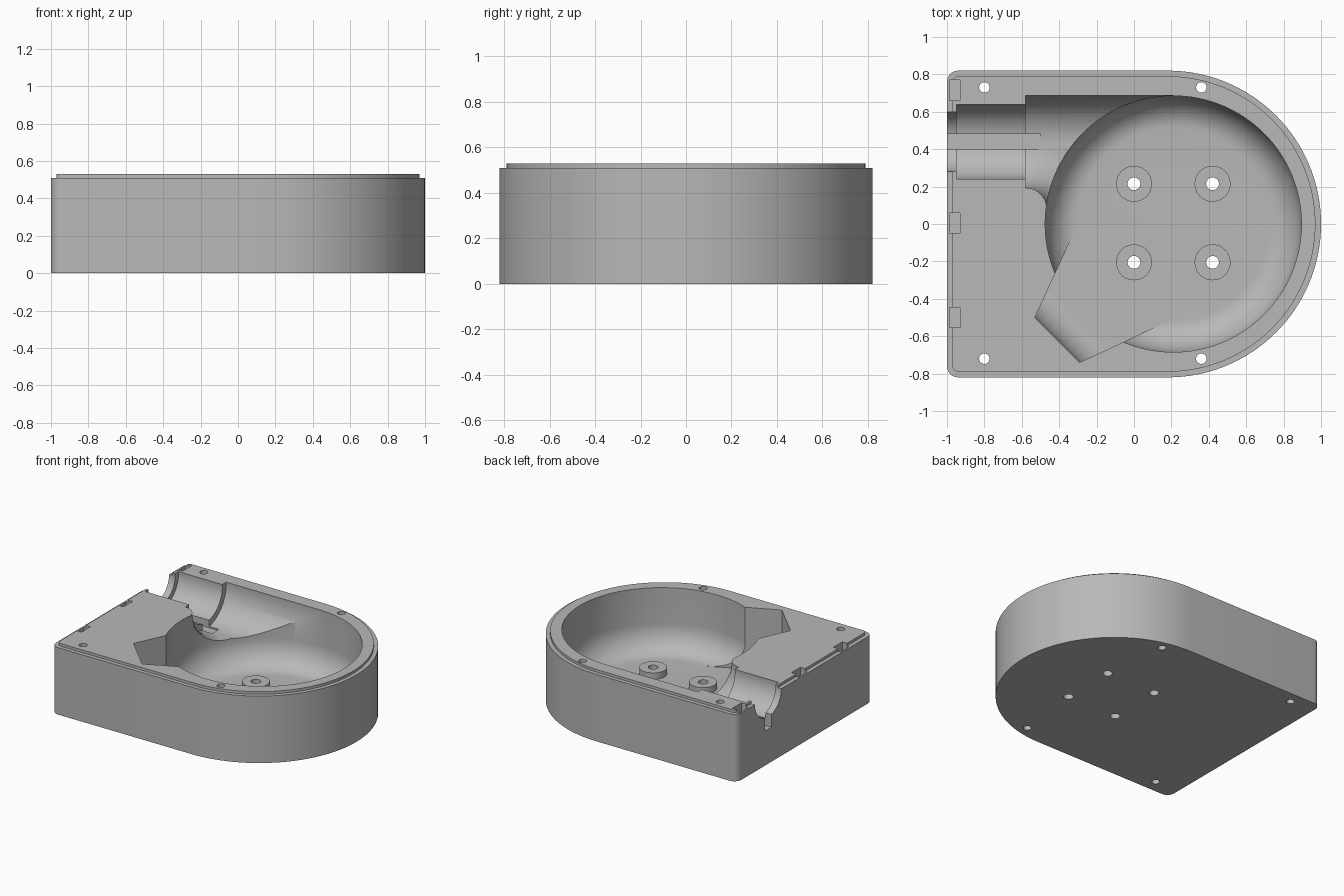
import bpy, bmesh, math
from mathutils import Vector

old = bpy.data.objects.get("Cube")
if old:
    bpy.data.objects.remove(old, do_unlink=True)

GREY = (0.48, 0.48, 0.48, 1)
grey = bpy.data.materials.new("plain grey")
grey.use_nodes = True
grey.diffuse_color = GREY
grey.node_tree.nodes["Principled BSDF"].inputs["Base Color"].default_value = GREY

FLOOR, LEDGE, TOP = 0.06, 0.51, 0.53
TUBE_Y, TUBE_Z, TUBE_R = 0.44, 0.515, 0.247
CENTRE = Vector((0.21, 0))


def finish(name, bm):
    bmesh.ops.recalc_face_normals(bm, faces=bm.faces)
    mesh = bpy.data.meshes.new(name)
    bm.to_mesh(mesh)
    bm.free()
    mesh.materials.append(grey)
    obj = bpy.data.objects.new(name, mesh)
    bpy.context.collection.objects.link(obj)
    return obj


def loft(name, loops):
    """Closed solid through loops that have equal point counts."""
    bm = bmesh.new()
    rings = [[bm.verts.new(p) for p in loop] for loop in loops]
    for a, b in zip(rings, rings[1:]):
        for i in range(len(a)):
            j = (i + 1) % len(a)
            bm.faces.new((a[i], a[j], b[j], b[i]))
    bm.faces.new(rings[0])
    bm.faces.new(rings[-1])
    return finish(name, bm)


def circle(x, y, z, r, n=96):
    return [(x + r * math.cos(math.tau * i / n), y + r * math.sin(math.tau * i / n), z)
            for i in range(n)]


def post(name, x, y, r, low, high):
    return loft(name, [circle(x, y, z, r, 40) for z in (low, high)])


def bore(name, r, x0, x1):
    return loft(name, [[(x, TUBE_Y + b, TUBE_Z + a) for a, b, _ in circle(0, 0, 0, r)]
                       for x in (x0, x1)])


def box(name, x0, x1, y0, y1, z0, z1):
    return loft(name, [[(x0, y0, z), (x1, y0, z), (x1, y1, z), (x0, y1, z)]
                       for z in (z0, z1)])


def combine(target, tool, operation="DIFFERENCE"):
    tool.hide_render = True
    mod = target.modifiers.new(tool.name, "BOOLEAN")
    mod.operation, mod.object, mod.solver = operation, tool, "EXACT"
    bpy.context.view_layer.objects.active = target
    bpy.ops.object.modifier_apply(modifier=mod.name)
    bpy.data.objects.remove(tool, do_unlink=True)


def outline(inset, z):
    """Plan with a round right end and softened left corners."""
    def arc(cx, cy, r, start, end, n):
        return [(cx + r * math.cos(math.radians(start + (end - start) * i / n)),
                 cy + r * math.sin(math.radians(start + (end - start) * i / n)), z)
                for i in range(n + 1)]
    return (arc(0.18, 0, 0.82 - inset, -90, 90, 64)
            + arc(-0.94, 0.76, 0.06 - inset, 90, 180, 8)
            + arc(-0.94, -0.76, 0.06 - inset, 180, 270, 8))


# Solid body with a stepped locating rim
housing = loft("pump_housing", [outline(0, 0), outline(0, LEDGE),
                                outline(0.03, LEDGE), outline(0.03, TOP)])

# Round chamber with a rounded foot to its wall
steps = [math.pi / 2 * i / 12 for i in range(13)]
foot = [(0.17 * (1 - math.sin(t)), FLOOR + 0.2 * (1 - math.cos(t))) for t in steps]
combine(housing, loft("chamber", [circle(*CENTRE, z, 0.685 - inset, 128)
                                  for inset, z in foot + [(0, 0.7)]]))

# Angled side pocket, rounded at the foot of its end wall
a, b = Vector((-0.53, -0.5)), Vector((-0.29, -0.74))
c, d = Vector((0.19, -0.515)), Vector((-0.30, 0.0))
pocket = []
for inset, z in foot + [(0, 0.7)]:
    k = inset / 0.51
    pocket.append([(p.x, p.y, z) for p in (a.lerp(d, k), b.lerp(c, k), c, CENTRE, d)])
combine(housing, loft("side_pocket", pocket))

# Outlet channel, stepped down towards the left end
combine(housing, bore("outlet_channel", TUBE_R, -0.58, 0.21))
combine(housing, bore("pipe_seat", 0.2, -0.95, -0.5))
combine(housing, bore("pipe_opening", 0.16, -1.1, -0.9))
combine(housing, box("channel_slot", -1.1, -0.5, 0.4, 0.48, 0.262, 0.7))

# Curved blend from the channel into the chamber
pivot = Vector((-0.58, 0.08))
bend = []
for i in range(17):
    t = math.pi / 2 * (1 - i / 16)
    bend.append([(pivot.x + (0.36 + u) * math.cos(t), pivot.y + (0.36 + u) * math.sin(t),
                  TUBE_Z + v) for u, v, _ in circle(0, 0, 0, TUBE_R, 64)])
combine(housing, loft("channel_bend", bend))

# Motor bosses with through holes
for x in (0.0, 0.42):
    for y in (-0.205, 0.215):
        combine(housing, post("boss", x, y, 0.096, 0.03, 0.11), "UNION")
        combine(housing, post("boss_hole", x, y, 0.034, -0.1, 0.3))

# Corner screw holes
for x in (-0.8, 0.36):
    for y in (-0.72, 0.73):
        combine(housing, post("screw_hole", x, y, 0.028, -0.1, 0.7))

# Clip slots along the left edge
for y in (-0.5, 0.005, 0.715):
    combine(housing, box("clip_slot", -0.987, -0.93, y - 0.054, y + 0.054, 0.465, 0.7))

bpy.ops.object.select_all(action="DESELECT")
housing.select_set(True)
bpy.context.view_layer.objects.active = housing
bpy.ops.object.shade_smooth_by_angle(angle=math.radians(30))
